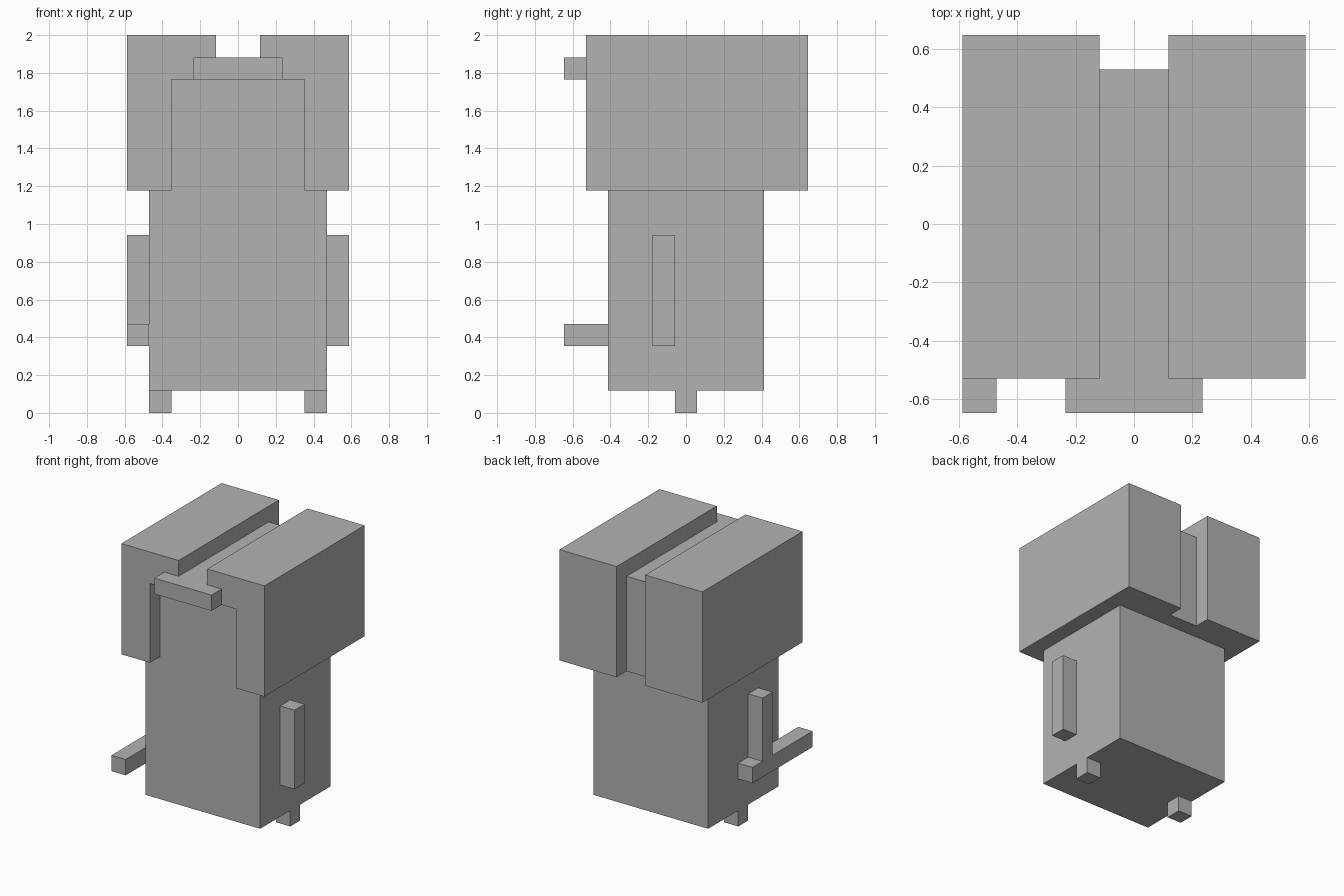
import bpy
import bmesh

U = 2 / 17  # one grid block; the figure is 17 blocks tall

cube = bpy.data.objects.get("Cube")
if cube:
    bpy.data.objects.remove(cube, do_unlink=True)

grey = bpy.data.materials.new("plain grey")
grey.use_nodes = True
grey.diffuse_color = (0.448, 0.448, 0.448, 1)
bsdf = next(n for n in grey.node_tree.nodes if n.type == "BSDF_PRINCIPLED")
bsdf.inputs["Base Color"].default_value = grey.diffuse_color
bsdf.inputs["Roughness"].default_value = 0.8


def prism(name, profile, x0, x1):
    """Extrude a (y, z) profile, in blocks, from x0 to x1."""
    bm = bmesh.new()
    face = bm.faces.new([bm.verts.new((x0 * U, y * U, z * U)) for y, z in profile])
    out = bmesh.ops.extrude_face_region(bm, geom=[face])
    moved = [v for v in out["geom"] if isinstance(v, bmesh.types.BMVert)]
    bmesh.ops.translate(bm, verts=moved, vec=((x1 - x0) * U, 0, 0))
    bmesh.ops.recalc_face_normals(bm, faces=bm.faces)
    mesh = bpy.data.meshes.new(name)
    bm.to_mesh(mesh)
    bm.free()
    mesh.materials.append(grey)
    ob = bpy.data.objects.new(name, mesh)
    bpy.context.collection.objects.link(ob)
    return ob


def box(name, x, y, z):
    """Box from (min, max) ranges in blocks."""
    corners = [(y[0], z[0]), (y[1], z[0]), (y[1], z[1]), (y[0], z[1])]
    return prism(name, corners, *x)


def carve(target, cutter):
    """Cut one solid out of another and discard the cutter."""
    cutter.hide_render = True
    mod = target.modifiers.new("carve", "BOOLEAN")
    mod.operation, mod.solver, mod.object = "DIFFERENCE", "EXACT", cutter
    bpy.context.view_layer.objects.active = target
    bpy.ops.object.modifier_apply(modifier=mod.name)
    bpy.data.objects.remove(cutter, do_unlink=True)


# Body, rising into the head covering and forming the face
box("body", (-4, 4), (-3.5, 3.5), (1, 15.5))

# Head covering: top groove, back channel and face opening
head = box("head_covering", (-5, 5), (-4.5, 5.5), (10, 17))
carve(head, box("top_groove", (-1, 1), (-6, 7), (16, 18)))
carve(head, box("back_channel", (-1, 1), (4.5, 7), (9, 18)))
carve(head, box("face_opening", (-3, 3), (-6, -3), (9, 15)))

# Brim over the face
box("brim", (-2, 2), (-5.5, -4.5), (15, 16))

# Feet
for side, sign in (("left", 1), ("right", -1)):
    box(side + "_foot", sorted((3 * sign, 4 * sign)), (-0.5, 0.5), (0, 1))

# Left arm hangs straight; right arm carries a long bar pointing forward
box("left_arm", (4, 5), (-1.5, -0.5), (3, 8))
prism("right_arm_with_bar",
      [(-5.5, 3), (0.5, 3), (0.5, 4), (-0.5, 4),
       (-0.5, 8), (-1.5, 8), (-1.5, 4), (-5.5, 4)], -5, -4)
